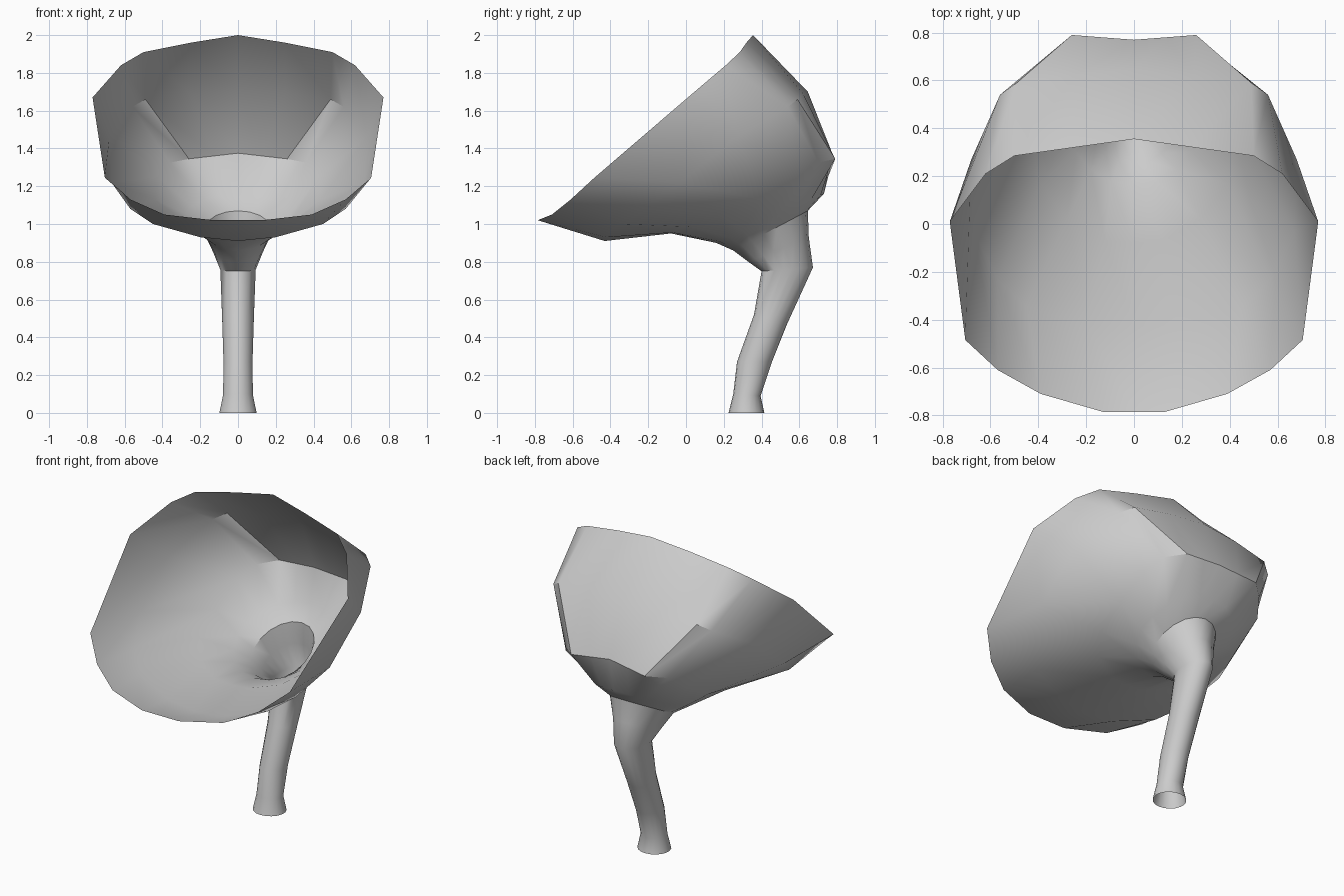
import bpy
import bmesh
import math

# Remove the default cube
default = bpy.data.objects.get("Cube")
if default:
    bpy.data.objects.remove(default, do_unlink=True)

STEPS = 9  # segments on each half of the funnel


def make_material(name, rgb):
    """Plain flat-coloured material."""
    mat = bpy.data.materials.new(name)
    colour = (*rgb, 1.0)
    mat.use_nodes = True
    mat.diffuse_color = colour
    shader = next(n for n in mat.node_tree.nodes if n.type == "BSDF_PRINCIPLED")
    shader.inputs["Base Color"].default_value = colour
    shader.inputs["Roughness"].default_value = 0.7
    return mat


def tilted_ellipse(half_width, back, front):
    """Half ring from its back point to its front point, each given as (y, z)."""
    points = []
    for i in range(STEPS + 1):
        angle = math.pi * i / STEPS
        blend = (1 - math.cos(angle)) / 2
        y = back[0] + (front[0] - back[0]) * blend
        z = back[1] + (front[1] - back[1]) * blend
        points.append((half_width * math.sin(angle), y, z))
    return points


def mirror_ring(half):
    """Close a half ring by mirroring it across x = 0."""
    return half + [(-x, y, z) for x, y, z in half[-2:0:-1]]


# Stem and throat, from the foot up: half width, back point, front point
stem = [
    (0.10, (0.415, 0.00), (0.225, 0.00)),
    (0.08, (0.395, 0.09), (0.25, 0.10)),
    (0.078, (0.455, 0.27), (0.27, 0.27)),
    (0.085, (0.535, 0.47), (0.36, 0.52)),
    (0.095, (0.672, 0.77), (0.40, 0.75)),
    (0.135, (0.65, 0.93), (0.33, 0.80)),
    (0.18, (0.645, 1.07), (0.25, 0.86)),
    (0.28, (0.73, 1.16), (0.16, 0.90)),
]

# Bowl half rings, each running from back to front
bowl_floor = [
    (0, 0.77, 1.375), (0.13, 0.78, 1.36), (0.26, 0.79, 1.345),
    (0.36, 0.70, 1.325), (0.43, 0.60, 1.25), (0.44, 0.40, 1.13),
    (0.39, 0.17, 1.05), (0.28, 0.02, 0.985), (0.12, -0.07, 0.955),
    (0, -0.08, 0.95),
]
bowl_wall = [
    (0, 0.645, 1.70), (0.25, 0.62, 1.69), (0.49, 0.59, 1.66),
    (0.56, 0.54, 1.62), (0.68, 0.27, 1.46), (0.67, -0.03, 1.22),
    (0.57, -0.23, 1.08), (0.45, -0.345, 1.0), (0.20, -0.42, 0.93),
    (0, -0.43, 0.91),
]
bowl_rim = [
    (0, 0.355, 2.0), (0.25, 0.32, 1.96), (0.50, 0.285, 1.91),
    (0.62, 0.21, 1.84), (0.77, 0.01, 1.67), (0.705, -0.485, 1.245),
    (0.57, -0.61, 1.13), (0.39, -0.71, 1.05), (0.13, -0.785, 1.02),
    (0, -0.785, 1.02),
]

# Loft one thin open sheet through all the rings
halves = [tilted_ellipse(*ring) for ring in stem]
halves += [bowl_floor, bowl_wall, bowl_rim]
bm = bmesh.new()
rings = [[bm.verts.new(p) for p in mirror_ring(half)] for half in halves]
for lower, upper in zip(rings, rings[1:]):
    count = len(lower)
    for i in range(count):
        j = (i + 1) % count
        bm.faces.new((lower[j], lower[i], upper[i], upper[j]))
bm.normal_update()

# Point the normals outward, away from the stem axis
foot = bm.faces[:] and rings[0][0].link_faces[0]
if foot.normal.y < 0:
    bmesh.ops.reverse_faces(bm, faces=bm.faces[:])

mesh = bpy.data.meshes.new("funnel")
bm.to_mesh(mesh)
bm.free()
funnel = bpy.data.objects.new("funnel", mesh)
bpy.context.collection.objects.link(funnel)
mesh.materials.append(make_material("light grey", (0.6, 0.6, 0.6)))

# Smooth shading with the strong creases kept
bpy.ops.object.select_all(action="DESELECT")
funnel.select_set(True)
bpy.context.view_layer.objects.active = funnel
bpy.ops.object.shade_smooth_by_angle(angle=math.radians(35))
